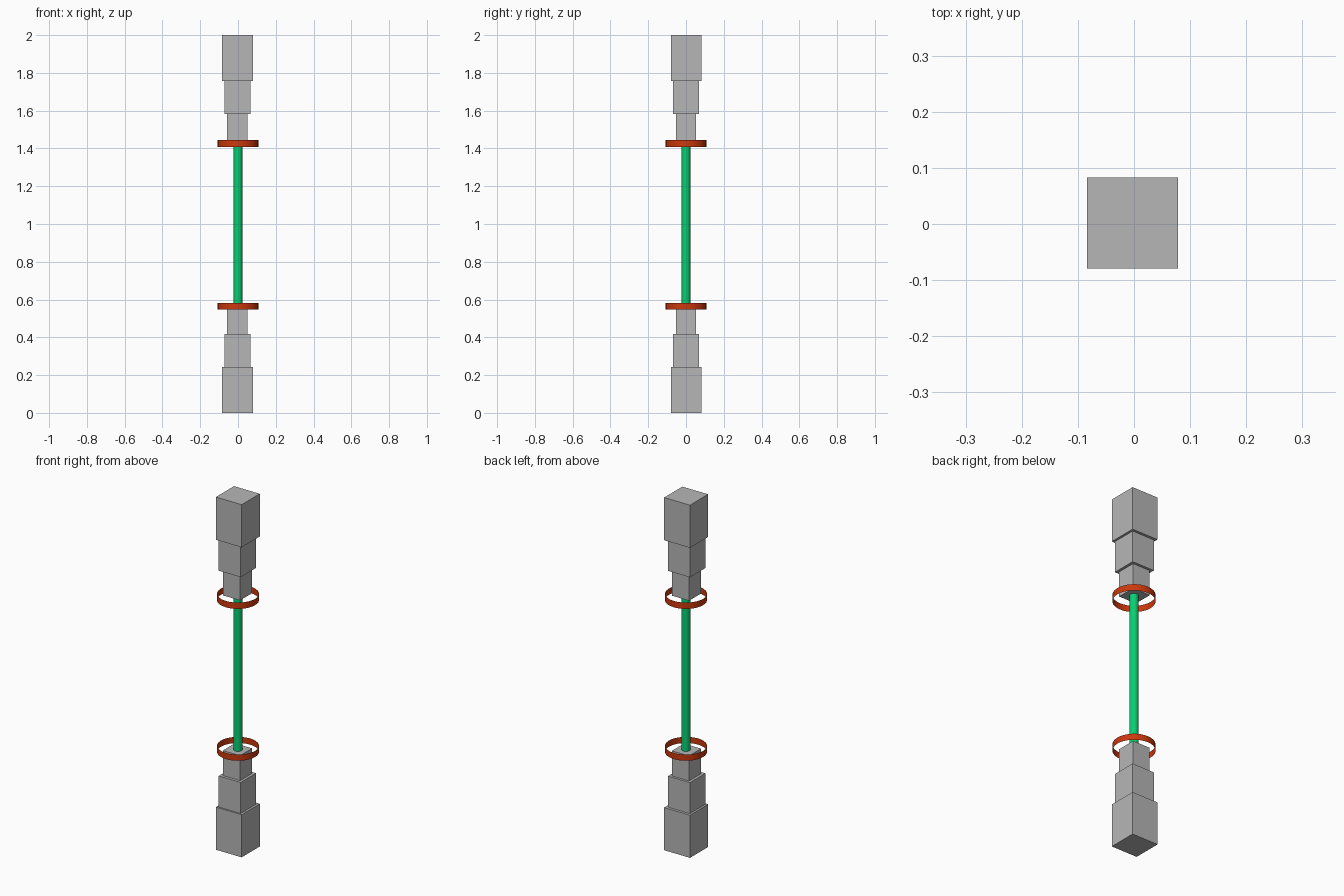
import bpy
import bmesh
import math
from mathutils import Matrix

if "Cube" in bpy.data.objects:
    bpy.data.objects.remove(bpy.data.objects["Cube"], do_unlink=True)


def make_material(name, rgb):
    mat = bpy.data.materials.new(name)
    mat.use_nodes = True
    mat.diffuse_color = (*rgb, 1)
    mat.node_tree.nodes["Principled BSDF"].inputs["Base Color"].default_value = (*rgb, 1)
    return mat


grey = make_material("grey", (0.47, 0.47, 0.47))
green = make_material("green", (0.003, 0.62, 0.17))
orange = make_material("orange", (0.60, 0.04, 0.004))


def finish(bm, name, mat, smooth=False):
    mesh = bpy.data.meshes.new(name)
    bmesh.ops.recalc_face_normals(bm, faces=bm.faces)
    bm.to_mesh(mesh)
    bm.free()
    mesh.materials.append(mat)
    obj = bpy.data.objects.new(name, mesh)
    bpy.context.collection.objects.link(obj)
    if smooth:
        bpy.ops.object.select_all(action="DESELECT")
        obj.select_set(True)
        bpy.context.view_layer.objects.active = obj
        bpy.ops.object.shade_smooth_by_angle(angle=math.radians(40))


def box(name, width, z0, z1, cx, cy):
    bm = bmesh.new()
    m = Matrix.Translation((cx, cy, (z0 + z1) / 2)) @ Matrix.Diagonal((width, width, z1 - z0, 1))
    bmesh.ops.create_cube(bm, size=1, matrix=m)
    finish(bm, name, grey)


def tube(name, radius, z0, z1, mat, capped):
    bm = bmesh.new()
    bmesh.ops.create_cone(bm, cap_ends=capped, segments=32, radius1=radius, radius2=radius,
                          depth=z1 - z0, matrix=Matrix.Translation((0, 0, (z0 + z1) / 2)))
    finish(bm, name, mat, smooth=True)


# Stepped square blocks, repeated at both ends: name, width, start, end, centre
steps = [
    ("outer_block", 0.162, 0.0, 0.242, -0.0025, 0.002),
    ("middle_block", 0.138, 0.242, 0.418, -0.003, -0.001),
    ("inner_block", 0.108, 0.418, 0.56, -0.003, 0.0),
]
for name, width, a, b, cx, cy in steps:
    box("lower_" + name, width, a, b, cx, cy)
    box("upper_" + name, width, 2 - b, 2 - a, cx, cy)

# Thin open bands around the inner blocks
tube("lower_ring", 0.108, 0.547, 0.582, orange, False)
tube("upper_ring", 0.108, 1.408, 1.444, orange, False)

# Central rod
tube("rod", 0.023, 0.55, 1.45, green, True)
